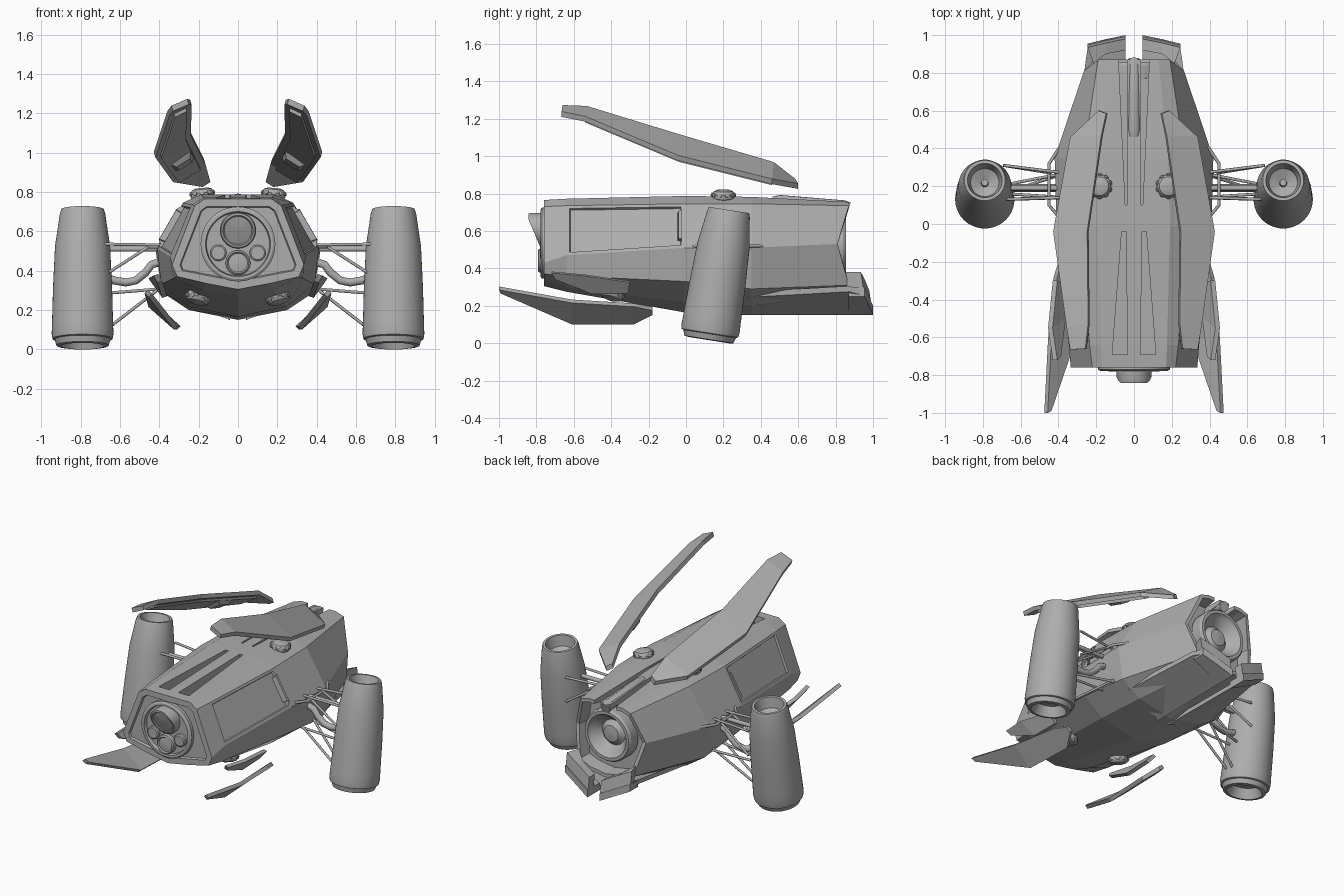
import bpy, bmesh, math
from mathutils import Vector

if "Cube" in bpy.data.objects:
    bpy.data.objects.remove(bpy.data.objects["Cube"])

grey = bpy.data.materials.new("hull grey")
grey.diffuse_color = (0.42, 0.42, 0.42, 1)
grey.use_nodes = True
grey.node_tree.nodes["Principled BSDF"].inputs["Base Color"].default_value = grey.diffuse_color


def make(name, verts, faces, angle=None):
    me = bpy.data.meshes.new(name)
    me.from_pydata([tuple(v) for v in verts], [], faces)
    bm = bmesh.new()
    bm.from_mesh(me)
    bmesh.ops.recalc_face_normals(bm, faces=bm.faces)
    bm.to_mesh(me)
    bm.free()
    me.materials.append(grey)
    ob = bpy.data.objects.new(name, me)
    bpy.context.collection.objects.link(ob)
    if angle:
        smooth(ob, angle)
    return ob


def smooth(ob, angle):
    bpy.ops.object.select_all(action='DESELECT')
    bpy.context.view_layer.objects.active = ob
    ob.select_set(True)
    bpy.ops.object.shade_smooth_by_angle(angle=math.radians(angle))


def loft(name, rings, angle=None):
    n = len(rings[0])
    verts = [p for r in rings for p in r]
    faces = [(i * n + j, i * n + (j + 1) % n, (i + 1) * n + (j + 1) % n, (i + 1) * n + j)
             for i in range(len(rings) - 1) for j in range(n)]
    faces += [tuple(range(n))[::-1], tuple(range(len(verts) - n, len(verts)))]
    return make(name, verts, faces, angle)


def lathe(name, profile, loc, axis, seg=40, angle=30):
    """Rings of (radius, height) around an axis."""
    q = Vector(axis).to_track_quat('Z', 'Y')
    rings = [[Vector(loc) + q @ Vector((r * math.cos(t), r * math.sin(t), h))
              for t in (2 * math.pi * k / seg for k in range(seg))] for r, h in profile]
    return loft(name, rings, angle)


def tube(name, pts, r, seg=10):
    pts = [Vector(p) for p in pts]
    rings = []
    for i, p in enumerate(pts):
        q = (pts[min(i + 1, len(pts) - 1)] - pts[max(i - 1, 0)]).to_track_quat('Z', 'Y')
        rings.append([p + q @ Vector((r * math.cos(t), r * math.sin(t), 0))
                      for t in (2 * math.pi * k / seg for k in range(seg))])
    return loft(name, rings, 50)


def slab(name, edge_a, edge_b, off, s=1):
    """Bent plate between two edges, thickened by an offset."""
    o = Vector(off)
    rings = []
    for a, b in zip(edge_a, edge_b):
        a, b = Vector(a), Vector(b)
        rings.append([Vector((s * p.x, p.y, p.z)) for p in (a, b, b + o, a + o)])
    return loft(name, rings)


def prism(name, outline, z0, z1, s=1):
    return loft(name, [[(s * x, y, z) for x, y in outline] for z in (z0, z1)])


# Main hull: half sections from roof to keel, mirrored
stations = [
    (-.76, .765, [(.17, .765), (.22, .73), (.335, .43), (.31, .37), (.16, .335)], .305),
    (-.64, .772, [(.175, .772), (.235, .735), (.345, .47), (.33, .36), (.18, .30)], .275),
    (-.01, .787, [(.19, .787), (.28, .745), (.41, .51), (.39, .33), (.25, .22)], .165),
    (.35, .782, [(.18, .782), (.27, .745), (.42, .51), (.385, .29), (.25, .20)], .15),
    (.87, .755, [(.13, .755), (.19, .735), (.265, .53), (.21, .31), (.12, .27)], .25),
]
rings = []
for y, top, half, keel in stations:
    ys = [.81 if y > .8 and k == 2 else y for k in range(5)]
    right = [(x, yy, z) for (x, z), yy in zip(half, ys)]
    left = [(-x, yy, z) for x, yy, z in reversed(right)]
    rings.append([(0, y, top)] + right + [(0, y, keel)] + left)
hull = loft("hull", rings)

# Recessed side panels, nose frame and tail opening
bm = bmesh.new()
bm.from_mesh(hull.data)
sides = [f for f in bm.faces if -.5 < f.calc_center_median().y < -.2
         and .55 < f.calc_center_median().z < .7]
bmesh.ops.inset_individual(bm, faces=sides, thickness=.024)
bmesh.ops.inset_individual(bm, faces=sides, thickness=.006, depth=-.014)
nose = [f for f in bm.faces if f.normal.y < -.9]
bmesh.ops.inset_individual(bm, faces=nose, thickness=.04)
bmesh.ops.inset_individual(bm, faces=nose, thickness=.006, depth=-.015)
tail = [f for f in bm.faces if len(f.verts) == 12 and f.calc_center_median().y > .7]
bmesh.ops.inset_individual(bm, faces=tail, thickness=.025)
bmesh.ops.inset_individual(bm, faces=tail, thickness=.01, depth=-.09)
bm.to_mesh(hull.data)
bm.free()

# Roof windows and rear roof grooves cut into the hull
cutters = []
for s in (1, -1):
    cutters.append(prism("window_cutter", [(.035, -.69), (.115, -.69), (.065, -.04), (.042, -.04)], .69, .9, s))
    cutters.append(prism("groove_cutter", [(.036, .10), (.046, .10), (.085, .95), (.036, .95)], .69, .9, s))
for c in cutters:
    m = hull.modifiers.new("cut", 'BOOLEAN')
    m.object = c
    m.solver = 'EXACT'
cut = bpy.data.meshes.new_from_object(hull.evaluated_get(bpy.context.evaluated_depsgraph_get()))
hull.modifiers.clear()
hull.data = cut
for c in cutters:
    bpy.data.objects.remove(c)

# Rounded rear rail on the roof centreline
tube("rear_rail", [(0, .47, .75), (0, .50, .758), (0, .84, .73), (0, .87, .72)], .034, 16)

# Nose sensor cluster, the main lens sliced back towards its lower edge
lathe("nose_ring", [(.19, 0), (.19, .022), (.178, .03), (.165, .03), (.16, .008), (.001, .008)],
      (0, -.748, .535), (0, -1, 0), 48)
lens = lathe("main_lens", [(.092, 0), (.092, .08), (.087, .092), (.076, .092), (.07, .08), (.001, .085)],
             (0, -.75, .605), (0, -1, 0))
for v in lens.data.vertices:
    v.co.y = -.75 + (v.co.y + .75) * max(.3, min(1, .3 + .7 * (v.co.z - .51) / .15))
lathe("lower_lens", [(.063, 0), (.063, .035), (.055, .042), (.048, .034), (.001, .04)],
      (0, -.75, .44), (0, -1, 0), 32)
for s in (1, -1):
    lathe("small_lens", [(.041, 0), (.041, .025), (.034, .03), (.001, .03)],
          (s * .1, -.75, .49), (0, -1, 0), 28)

# Tail engine bowl with hub
lathe("tail_engine", [(.175, 0), (.175, .075), (.165, .09), (.145, .09), (.135, .07), (.12, .06),
                      (.085, .015), (.075, .02), (.055, .045), (.001, .052)],
      (0, .765, .525), (0, 1, 0), 48)


def boss(name, loc, axis):
    lathe(name, [(.045, -.02), (.06, .0), (.062, .02), (.05, .038), (.03, .045), (.001, .045)], loc, axis, 24)
    q = Vector(axis).to_track_quat('Z', 'Y')
    for k in range(10):
        t = math.pi * k / 5
        d = q @ Vector((math.cos(t), math.sin(t), .35))
        p = Vector(loc) + q @ Vector((.05 * math.cos(t), .05 * math.sin(t), .016))
        lathe(name + "_stud", [(.011, 0), (.011, .015), (.006, .017)], p, d, 8)


nacelle = [(.001, .06), (.085, .06), (.11, -.004), (.133, .0), (.142, .03), (.153, .034), (.157, .06),
           (.155, .12), (.15, .30), (.14, .51), (.115, .68), (.108, .70), (.092, .70), (.075, .63),
           (.02, .60), (.018, .63), (.001, .63)]

for s in (1, -1):
    def P(x, y, z):
        return (s * x, y, z)

    # Studded bosses on roof and belly
    boss("roof_boss", P(.18, .2, .775), (s * .1, 0, 1))
    boss("belly_boss", P(.2, -.39, .275), (s * .25, -.25, -.9))

    # Tilted engine nacelle
    lathe("nacelle", nacelle, P(.79, .122, .02), (0, .155, .988), 48)

    # Struts, bracket and bent feed pipe
    for y, yh in ((.11, .14), (.29, .27)):
        tube("upper_strut", [P(.69, y + .02, .535), P(.37, yh, .53)], .008)
        tube("upper_brace", [P(.69, y + .02, .37), P(.44, yh, .53)], .008)
        tube("lower_strut", [P(.67, .16 if y < .2 else .21, .285), P(.36, yh, .31)], .008)
        tube("lower_brace", [P(.67, .13 if y < .2 else .17, .10), P(.36, yh, .34)], .008)
    tube("cross_strut", [P(.68, .19, .51), P(.38, .19, .51)], .014)
    tube("bracket", [P(.40, .04, .52), P(.45, .10, .52), P(.45, .32, .52), P(.39, .41, .52)], .009)
    tube("feed_pipe", [P(.68, .19, .37), P(.63, .19, .35), P(.57, .19, .34), P(.52, .19, .35),
                       P(.47, .19, .39), P(.44, .19, .43), P(.38, .19, .45)], .021, 14)

    # Raised upper wing with a stepped lip and an underside clamp block
    inner = [(.25, -.66, 1.245), (.235, -.53, 1.24), (.24, -.04, 1.09), (.165, .47, .94), (.14, .585, .85)]
    outer = [(.33, -.665, 1.21), (.35, -.54, 1.185), (.42, -.04, .975), (.33, .46, .85), (.18, .60, .825)]
    slab("upper_wing", inner, outer, (.008, 0, .028), s)
    step_in = [(x + .025, y, z - .03) for x, y, z in inner[1:4]]
    step_out = [(x - .03, y, z - .005) for x, y, z in outer[1:4]]
    slab("wing_step", step_in, step_out, (.004, 0, .022), s)
    n = Vector((.5, .27, .8)).normalized()
    mid = Vector((.29, .2, .967))
    u = Vector((.8, 0, -.5)).normalized()
    w = n.cross(u)
    rings = [[(s * p.x, p.y, p.z) for p in (mid - n * d + u * a * r + w * b * r
             for a, b in ((-1, -1), (1, -1), (1, 1), (-1, 1)))]
             for r, d in ((.062, -.012), (.062, .01), (.04, .035))]
    loft("wing_clamp", rings)

    # Lower canted blade and small companion plate
    top = [(.475, -1.0, .285), (.455, -.61, .215), (.425, -.28, .195), (.395, -.18, .175)]
    low = [(.455, -.99, .265), (.325, -.61, .10), (.31, -.28, .10), (.365, -.18, .15)]
    slab("lower_blade", top, low, (-.018, 0, .018), s)
    slab("companion_plate", [(.43, -.72, .375), (.455, -.55, .36), (.43, -.30, .325)],
         [(.41, -.70, .34), (.385, -.50, .262), (.38, -.31, .265)], (-.024, 0, .008), s)

    # Tail skirt: keel floor and stepped rear block
    slab("skirt_floor", [(.04, .28, .15), (.045, .87, .15), (.045, .95, .15)],
         [(.32, .33, .245), (.255, .87, .275), (.245, .93, .26)], (0, 0, .03), s)
    slab("skirt_block", [(.045, .87, .15), (.245, .87, .25)], [(.045, 1.0, .15), (.245, .955, .25)],
         (0, 0, .05), s)
    slab("skirt_flap", [(.045, .94, .15), (.15, .92, .205), (.215, .87, .25)],
         [(.045, 1.0, .15), (.15, .978, .205), (.245, .955, .25)], (0, -.02, .13), s)
